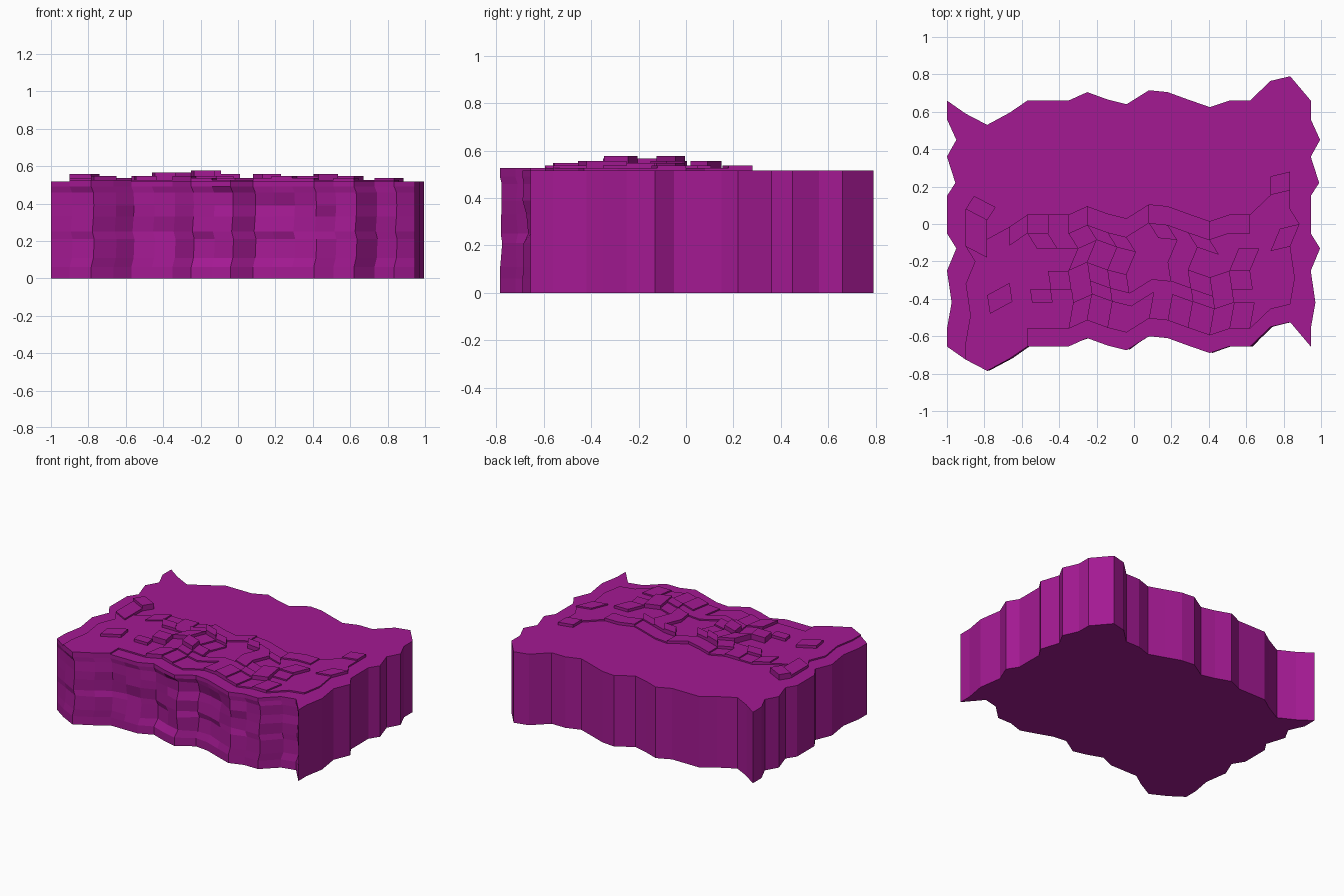
import bpy, random

if "Cube" in bpy.data.objects:
    bpy.data.objects.remove(bpy.data.objects["Cube"])

random.seed(4)

# Column positions with their y wave, row positions with their x wave
COLS = [-1, -.9, -.785, -.665, -.57, -.46, -.35, -.25, -.14, -.04,
        .08, .18, .29, .405, .51, .62, .73, .835, .945]
WAVE_Y = [0, -.07, -.13, -.065, 0, 0, 0, .045, .005, -.02,
          .055, .045, .005, -.035, 0, 0, .105, .13, 0]
ROWS = [-.655, -.56, -.42, -.35, -.25, -.13, -.05, .05, .15, .22, .36, .45, .56, .66]
WAVE_X = [0, 0, .025, .015, 0, .05, 0, 0, 0, .045, 0, .05, 0, 0]
TOP = .517


def grid(i, j):
    return COLS[i] + WAVE_X[j], ROWS[j] + WAVE_Y[i]


def make_object(name, verts, faces, mat):
    mesh = bpy.data.meshes.new(name)
    mesh.from_pydata(verts, [], faces)
    mesh.update()
    obj = bpy.data.objects.new(name, mesh)
    bpy.context.collection.objects.link(obj)
    mesh.materials.append(mat)
    return obj


mat = bpy.data.materials.new("purple_rock")
mat.diffuse_color = (.37, .01, .29, 1)
mat.use_nodes = True
mat.node_tree.nodes["Principled BSDF"].inputs["Base Color"].default_value = mat.diffuse_color

# Cliff block: wavy outline, with the front wall weathered between levels
nc, nr = len(COLS) - 1, len(ROWS) - 1
outline = [(i, 0) for i in range(nc)] + [(nc, j) for j in range(nr)]
outline += [(i, nr) for i in range(nc, 0, -1)] + [(0, j) for j in range(nr, 0, -1)]
LEVELS = [(0, 0), (.06, 0), (.11, .012), (.21, .016), (.25, .006),
          (.33, .012), (.39, .014), (.46, .012), (.49, 0), (TOP, 0)]
n = len(outline)
verts, faces = [], []
for k, (z, shift) in enumerate(LEVELS):
    for i, j in outline:
        x, y = grid(i, j)
        if j == 0 and 0 < i < nc and 1 < k < len(LEVELS) - 2:
            x += shift
            y += random.uniform(0, .03 if 4 < i < 14 else .012)
        verts.append((x, y, z))
for k in range(len(LEVELS) - 1):
    for a in range(n):
        b = (a + 1) % n
        faces.append((k * n + a, k * n + b, (k + 1) * n + b, (k + 1) * n + a))
faces.append(tuple(range(n - 1, -1, -1)))
faces.append(tuple(range((len(LEVELS) - 1) * n, len(LEVELS) * n)))
make_object("cliff_block", verts, faces, mat)

# Raised stones: one digit per cell, front row first, in hundredths above the top
STONES = ["011100000000000000",
          "011111321123212110",
          "011131232222341110",
          "013115263113242110",
          "011111532113113120",
          "011132364143211110",
          "021212122211122110",
          "020000000000000020",
          "040000000000000000"]
verts, faces = [], []
for j, row in enumerate(STONES):
    for i, d in enumerate(row):
        if d == "0":
            continue
        s = len(verts)
        ring = [grid(i, j), grid(i + 1, j), grid(i + 1, j + 1), grid(i, j + 1)]
        for z in (TOP - .01, TOP + .01 * int(d)):
            verts += [(x, y, z) for x, y in ring]
        faces += [(s + 3, s + 2, s + 1, s), (s + 4, s + 5, s + 6, s + 7)]
        faces += [(s + a, s + (a + 1) % 4, s + 4 + (a + 1) % 4, s + 4 + a) for a in range(4)]
make_object("top_stones", verts, faces, mat)
